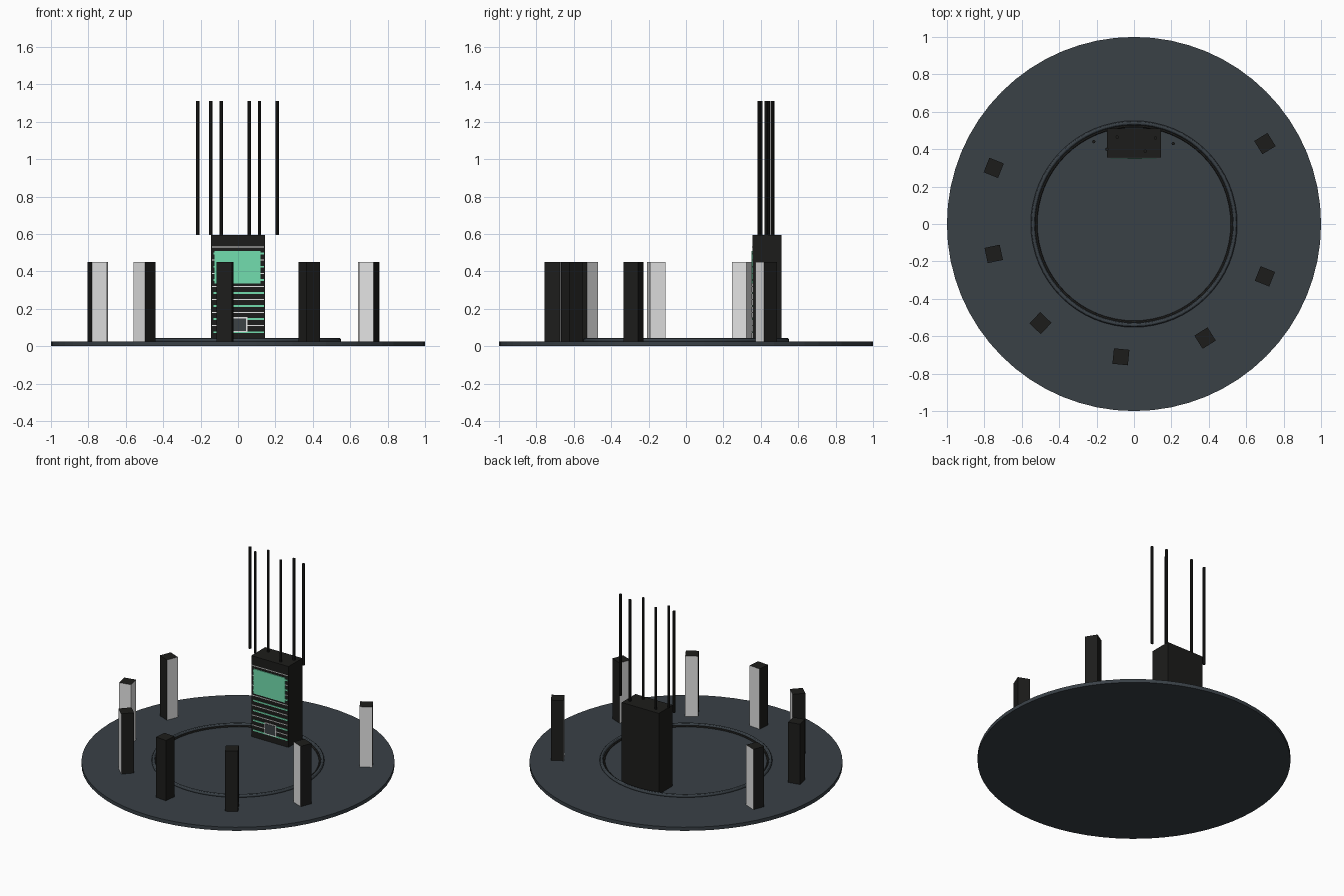
import bpy, bmesh, math
from mathutils import Matrix, Vector

if "Cube" in bpy.data.objects:
    bpy.data.objects.remove(bpy.data.objects["Cube"], do_unlink=True)


def material(name, rgb):
    m = bpy.data.materials.new(name)
    m.use_nodes = True
    m.diffuse_color = (*rgb, 1)
    m.node_tree.nodes["Principled BSDF"].inputs["Base Color"].default_value = (*rgb, 1)
    return m


slate = material("slate", (0.041, 0.052, 0.062))
charcoal = material("charcoal", (0.012, 0.012, 0.011))
pale = material("pale grey", (0.78, 0.78, 0.78))
green = material("mint green", (0.17, 0.73, 0.43))
glass = material("dark glass", (0.045, 0.055, 0.06))


def finish(name, bm, *mats):
    mesh = bpy.data.meshes.new(name)
    bm.normal_update()
    bm.to_mesh(mesh)
    bm.free()
    for m in mats:
        mesh.materials.append(m)
    ob = bpy.data.objects.new(name, mesh)
    bpy.context.collection.objects.link(ob)
    return ob


def box(name, lo, hi, mat):
    lo, hi = Vector(lo), Vector(hi)
    bm = bmesh.new()
    bmesh.ops.create_cube(bm, size=1, matrix=Matrix.Translation((lo + hi) / 2)
                          @ Matrix.Diagonal((*(hi - lo), 1)))
    return finish(name, bm, mat)


def cylinder(name, x, y, z0, z1, radius, sides, mat):
    bm = bmesh.new()
    bmesh.ops.create_cone(bm, cap_ends=True, segments=sides, radius1=radius, radius2=radius,
                          depth=z1 - z0, matrix=Matrix.Translation((x, y, (z0 + z1) / 2)))
    return finish(name, bm, mat)


def ring(name, radius, thickness, z, mat):
    bpy.ops.mesh.primitive_torus_add(major_radius=radius, minor_radius=thickness,
                                     major_segments=64, minor_segments=12, location=(0, 0, z))
    ob = bpy.context.object
    ob.name = name
    ob.data.materials.append(mat)
    bpy.ops.object.shade_smooth_by_angle()


# Round floor with a raised double ring
cylinder("floor_disc", 0, 0, 0, 0.025, 1, 64, slate)
ring("floor_ring_outer", 0.54, 0.012, 0.032, slate)
ring("floor_ring_inner", 0.524, 0.007, 0.026, charcoal)

# Standing pillars turned to the centre, each with its pale sides
SIDES = {"in": (-1, 0, 0), "out": (1, 0, 0), "clockwise": (0, -1, 0), "counter": (0, 1, 0)}
PILLARS = [(0.70, 0.43, "in clockwise"), (0.70, -0.28, "in clockwise"), (0.38, -0.61, "in"),
           (-0.07, -0.71, "in"), (-0.50, -0.53, "in out"), (-0.75, -0.16, "in counter"),
           (-0.75, 0.30, "in clockwise")]
for i, (x, y, pale_sides) in enumerate(PILLARS):
    turn = Matrix.Rotation(math.atan2(y, x), 4, 'Z')
    bm = bmesh.new()
    bmesh.ops.create_cube(bm, size=1, matrix=Matrix.Translation((x, y, 0.235))
                          @ turn @ Matrix.Diagonal((0.083, 0.083, 0.43, 1)))
    bm.normal_update()
    directions = [turn @ Vector(SIDES[s]) for s in pale_sides.split()]
    for f in bm.faces:
        f.material_index = int(any(f.normal.dot(d) > 0.9 for d in directions))
    finish(f"pillar_{i + 1}", bm, charcoal, pale)

# Console cabinet
FRONT = 0.355
box("console_cabinet", (-0.145, FRONT, 0.02), (0.145, 0.51, 0.595), charcoal)


def panel(name, x0, x1, z0, z1, depth, mat):
    box(name, (x0, FRONT - depth, z0), (x1, FRONT + 0.002, z1), mat)


# Front display, alternating stripes and small framed window
panel("main_screen", -0.125, 0.12, 0.335, 0.51, 0.005, green)
for i in range(14):
    z = 0.075 + i * 0.035
    if i % 2:
        panel(f"pale_stripe_{i}", -0.14, 0.14, z - 0.0025, z + 0.0025, 0.003, pale)
    else:
        panel(f"green_stripe_{i}", -0.13, 0.14, z - 0.005, z + 0.005, 0.003, green)
panel("window_frame", -0.04, 0.05, 0.075, 0.155, 0.005, pale)
panel("window_glass", -0.034, 0.044, 0.081, 0.149, 0.007, glass)

# Tall rods above the console
RODS = [(-0.215, 0.44), (-0.145, 0.40), (-0.09, 0.465), (0.06, 0.39), (0.115, 0.46), (0.21, 0.43)]
for i, (x, y) in enumerate(RODS):
    cylinder(f"rod_{i + 1}", x, y, 0.595, 1.31, 0.009, 8, charcoal)
